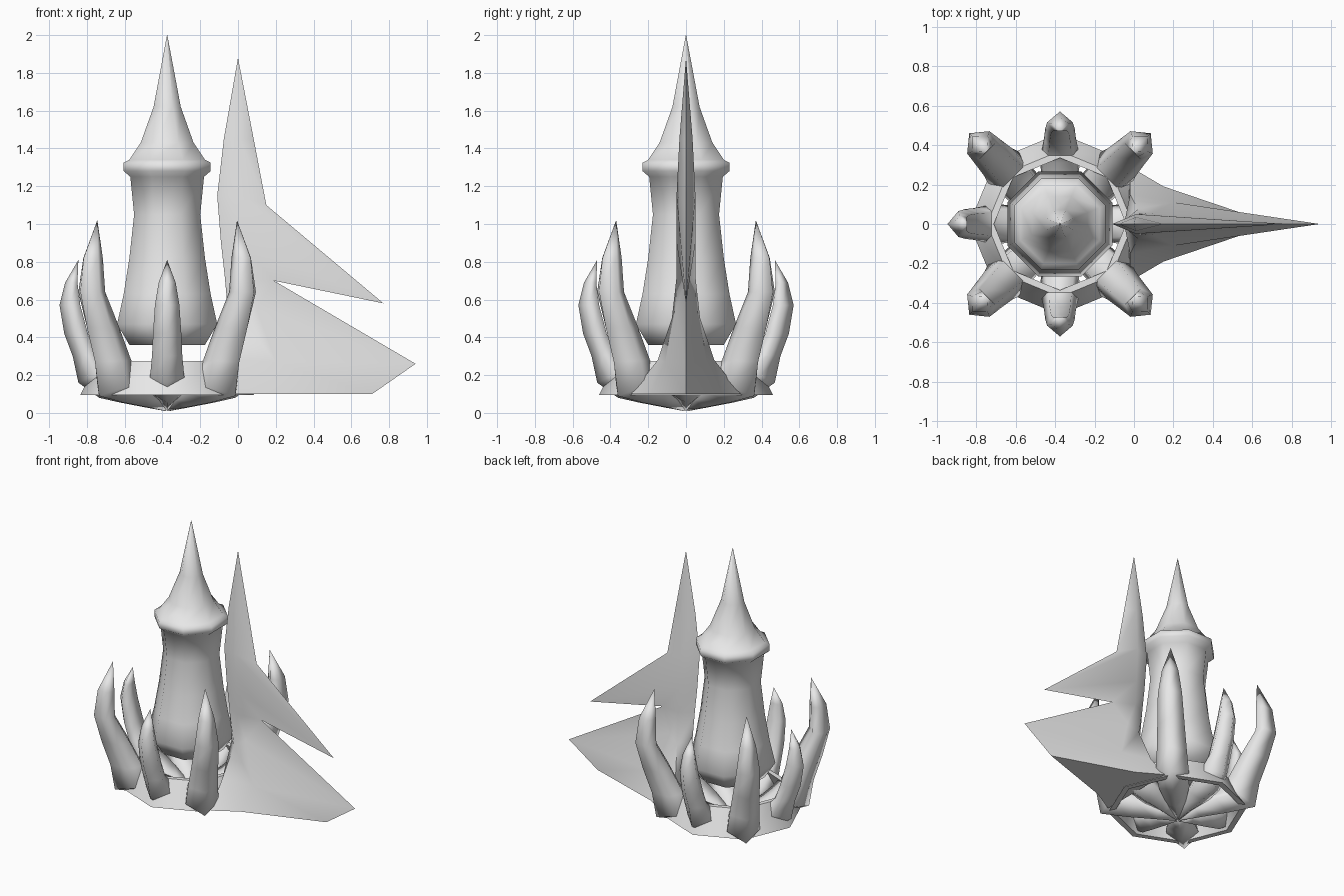
import bpy, bmesh, math
from mathutils import Matrix, Vector

cube = bpy.data.objects.get("Cube")
if cube:
    bpy.data.objects.remove(cube, do_unlink=True)

CX = -0.375  # tower axis

stone = bpy.data.materials.new("grey_stone")
stone.use_nodes = True
stone.diffuse_color = (0.8, 0.8, 0.8, 1)
stone.node_tree.nodes["Principled BSDF"].inputs["Base Color"].default_value = (0.8, 0.8, 0.8, 1)


def finish(name, bm, angle=100):
    bmesh.ops.remove_doubles(bm, verts=bm.verts, dist=0.0005)
    bmesh.ops.recalc_face_normals(bm, faces=bm.faces)
    mesh = bpy.data.meshes.new(name)
    bm.to_mesh(mesh)
    bm.free()
    mesh.materials.append(stone)
    mesh.polygons.foreach_set("use_smooth", [True] * len(mesh.polygons))
    mesh.set_sharp_from_angle(angle=math.radians(angle))
    obj = bpy.data.objects.new(name, mesh)
    bpy.context.collection.objects.link(obj)


def loft(bm, rings, closed=False, wrap=True):
    # Bridge equal-length point rows with quads
    rows = [[bm.verts.new(p) for p in ring] for ring in rings]
    pairs = list(zip(rows, rows[1:])) + ([(rows[-1], rows[0])] if closed else [])
    for a, b in pairs:
        for i in range(len(a) if wrap else len(a) - 1):
            j = (i + 1) % len(a)
            bm.faces.new((a[i], a[j], b[j], b[i]))
    return rows


def octagon(radius, z, turn):
    return [(CX + radius * math.cos(math.pi * k / 4 + turn),
             radius * math.sin(math.pi * k / 4 + turn), z) for k in range(8)]


# Octagonal tower with flared foot, collar and pointed roof: (apothem, z)
profile = [(.2, .36), (.265, .47), (.23, .63), (.2, .82), (.175, 1.05), (.195, 1.25),
           (.23, 1.28), (.23, 1.325), (.2, 1.34), (.14, 1.43), (.072, 1.62), (.001, 2.0)]
bm = bmesh.new()
rows = loft(bm, [octagon(r / math.cos(math.pi / 8), z, math.pi / 8) for r, z in profile])
bm.faces.new(rows[0])
bm.faces.new(rows[-1])
finish("tower", bm)

# Sloping base ring
bm = bmesh.new()
loft(bm, [octagon(r, z, 0) for r, z in
          [(.46, .095), (.37, .275), (.335, .275), (.42, .095)]], closed=True)
finish("base_ring", bm, 50)


# Claws growing from roots that meet under the base, ridged on the outside:
# (outer radius, outer z, inner radius, inner z, half width)
def claw(name, angle, sections):
    bm = bmesh.new()
    rings = []
    for outer_r, outer_z, inner_r, inner_z, w in sections:
        outer, inner = Vector((outer_r, 0, outer_z)), Vector((inner_r, 0, inner_z))
        side = outer.lerp(inner, min(.5, w / max((outer - inner).length, .001)))
        across = Vector((0, w, 0))
        rings.append([outer, side + across, inner + across * .7,
                      inner - across * .7, side - across])
    rows = loft(bm, rings)
    bm.faces.new(rows[0])
    bm.faces.new(rows[-1])
    bm.transform(Matrix.Translation((CX, 0, 0)) @ Matrix.Rotation(angle, 4, 'Z'))
    finish(name, bm)


short_root = [(.012, .01, .01, .04, .008), (.12, .03, .08, .11, .05), (.25, .055, .18, .16, .09),
              (.36, .08, .25, .2, .1), (.47, .16, .31, .235, .09)]
short_claw = [(.50, .3, .38, .31, .08), (.545, .42, .42, .42, .075),
              (.57, .57, .46, .57, .065), (.54, .69, .475, .69, .045), (.47, .81, .47, .81, 0)]
tall_claw = [(.012, .01, .01, .04, .008), (.15, .03, .08, .11, .06), (.33, .055, .2, .16, .1),
             (.51, .09, .27, .21, .11), (.54, .27, .34, .28, .1), (.60, .45, .42, .45, .09),
             (.65, .64, .52, .64, .08), (.625, .82, .52, .82, .055), (.523, 1.02, .523, 1.02, 0)]
claw("fin_root", 0, short_root)
for k in range(1, 8):
    claw(f"claw_{k}", k * math.pi / 4, tall_claw if k % 2 else short_root + short_claw)

# Side fin, top to bottom: inner edge, ridge, flank, outer edge
mast = [((-.075, 0, 1.45), (.01, .035, 1.45), (.083, 0, 1.45)),
        ((-.11, 0, 1.15), (.01, .05, 1.15), (.15, 0, 1.1)),
        ((-.09, 0, .9), (.02, .05, .9), (.77, 0, .58)),
        ((-.07, 0, .72), (.03, .05, .72), (.19, 0, .7))]
skirt = [((-.05, 0, .5), (.02, .075, .5), (.1, .055, .55), (.19, 0, .7)),
         ((-.03, 0, .3), (-.02, .15, .28), (.2, .11, .27), (.94, 0, .26)),
         ((-.02, 0, .1), (-.02, .29, .1), (.15, .19, .1), (.71, 0, .1))]
fin = [[(0, 0, 1.88)] * 4] + [(a, b, b, c) for a, b, c in mast] + skirt
bm = bmesh.new()
for side in (1, -1):
    rows = loft(bm, [[(x, y * side, z) for x, y, z in row] for row in fin], wrap=False)
    bm.faces.new(rows[-1])
finish("side_fin", bm, 60)
